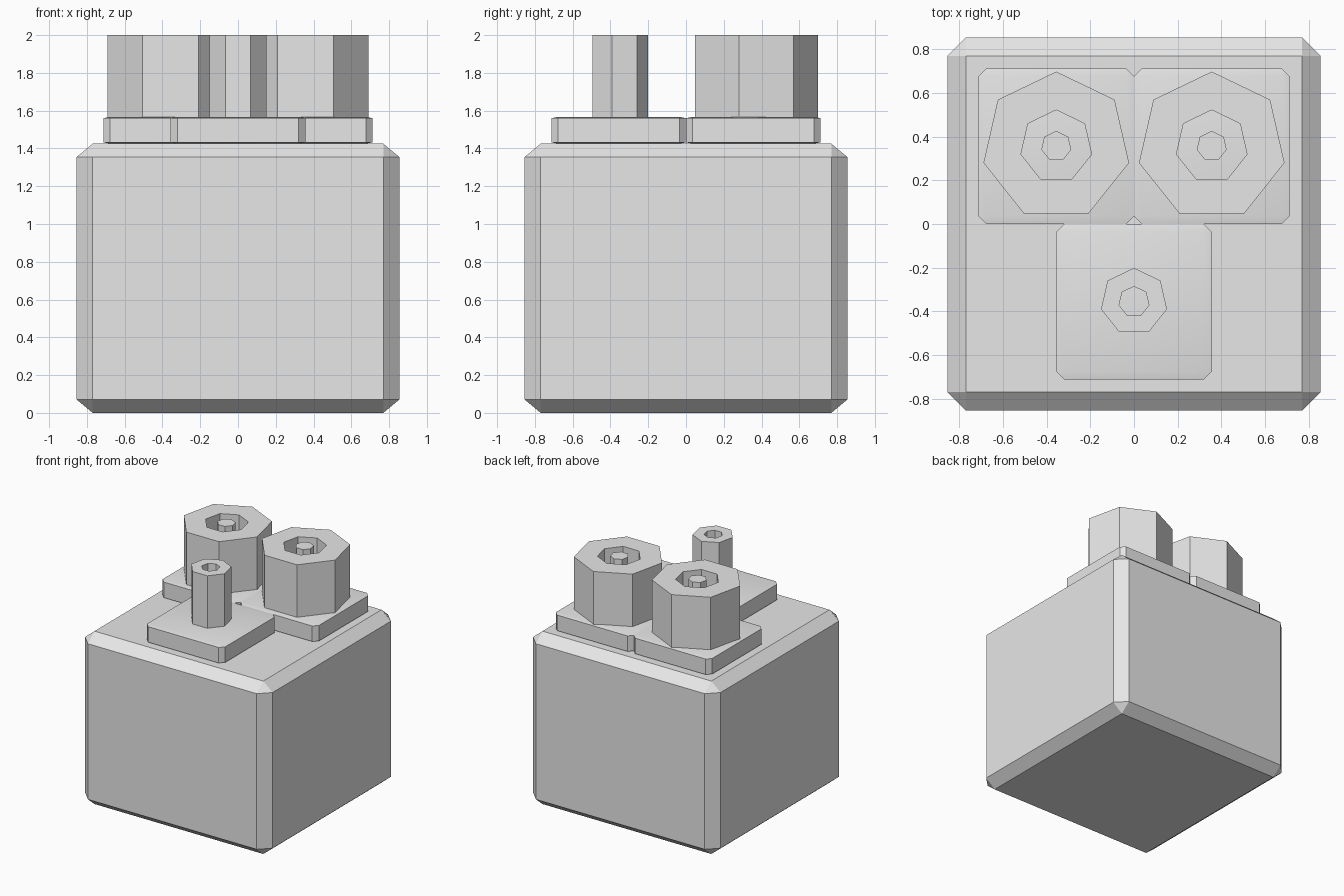
import bpy, bmesh, math

if "Cube" in bpy.data.objects:
    bpy.data.objects.remove(bpy.data.objects["Cube"])

grey = bpy.data.materials.new("plain grey")
grey.diffuse_color = (0.8, 0.8, 0.8, 1)
grey.use_nodes = True
grey.node_tree.nodes["Principled BSDF"].inputs["Base Color"].default_value = grey.diffuse_color

U = 0.7125              # plate width, the base module of the model
H = U / 2
BODY_TOP = 2 * U
PLATE_TOP = BODY_TOP + 0.2 * U
TOP = 2.0
SIDES = 7


def finish(name, bm, loc=(0, 0, 0)):
    bmesh.ops.recalc_face_normals(bm, faces=bm.faces)
    mesh = bpy.data.meshes.new(name)
    bm.to_mesh(mesh)
    bm.free()
    mesh.materials.append(grey)
    ob = bpy.data.objects.new(name, mesh)
    ob.location = loc
    bpy.context.collection.objects.link(ob)
    return ob


def chamfered_box(name, size, loc):
    """Unit cube chamfered by 10% of its half-width, then stretched."""
    bm = bmesh.new()
    bmesh.ops.create_cube(bm, size=1)
    bmesh.ops.bevel(bm, geom=bm.edges[:], offset=0.05, segments=1,
                    profile=0.5, affect='EDGES')
    bmesh.ops.scale(bm, vec=size, verts=bm.verts)
    return finish(name, bm, loc)


def prism(name, x, y, r_out, r_in=0):
    """Seven-sided post, hollow when r_in is given, one corner facing +y."""
    z0 = PLATE_TOP - 0.02
    bm = bmesh.new()

    def ring(r, z):
        a = [math.pi / 2 + math.tau * i / SIDES for i in range(SIDES)]
        return [bm.verts.new((r * math.cos(t), r * math.sin(t), z)) for t in a]

    def bridge(a, b):
        for i in range(SIDES):
            j = (i + 1) % SIDES
            bm.faces.new((a[i], a[j], b[j], b[i]))

    low, high = ring(r_out, z0), ring(r_out, TOP)
    bridge(low, high)
    if r_in:
        in_low, in_high = ring(r_in, z0), ring(r_in, TOP)
        bridge(high, in_high)
        bridge(in_high, in_low)
        bridge(in_low, low)
    else:
        bm.faces.new(high)
        bm.faces.new(low)
    return finish(name, bm, (x, y, 0))


# Main block
chamfered_box("body", (2.4 * U, 2.4 * U, BODY_TOP), (0, 0, BODY_TOP / 2))

# Three square base plates; their shallow rims are softly shaded
plates = {"left": (-H, H), "right": (H, H), "front": (0, -H)}
for side, (x, y) in plates.items():
    plate = chamfered_box(side + "_plate", (U, U, 0.2 * U),
                          (x, y, (BODY_TOP + PLATE_TOP) / 2))
    bpy.ops.object.select_all(action='DESELECT')
    plate.select_set(True)
    bpy.context.view_layer.objects.active = plate
    bpy.ops.object.shade_smooth_by_angle(angle=math.radians(30))

# Two wide sockets, each with a centre pin
for side in ("left", "right"):
    x, y = plates[side]
    prism(side + "_socket", x, y, 0.342, 0.166)
    prism(side + "_pin", x, y, 0.07)

# Narrow hollow post at the front
prism("front_post", *plates["front"], 0.155, 0.07)
